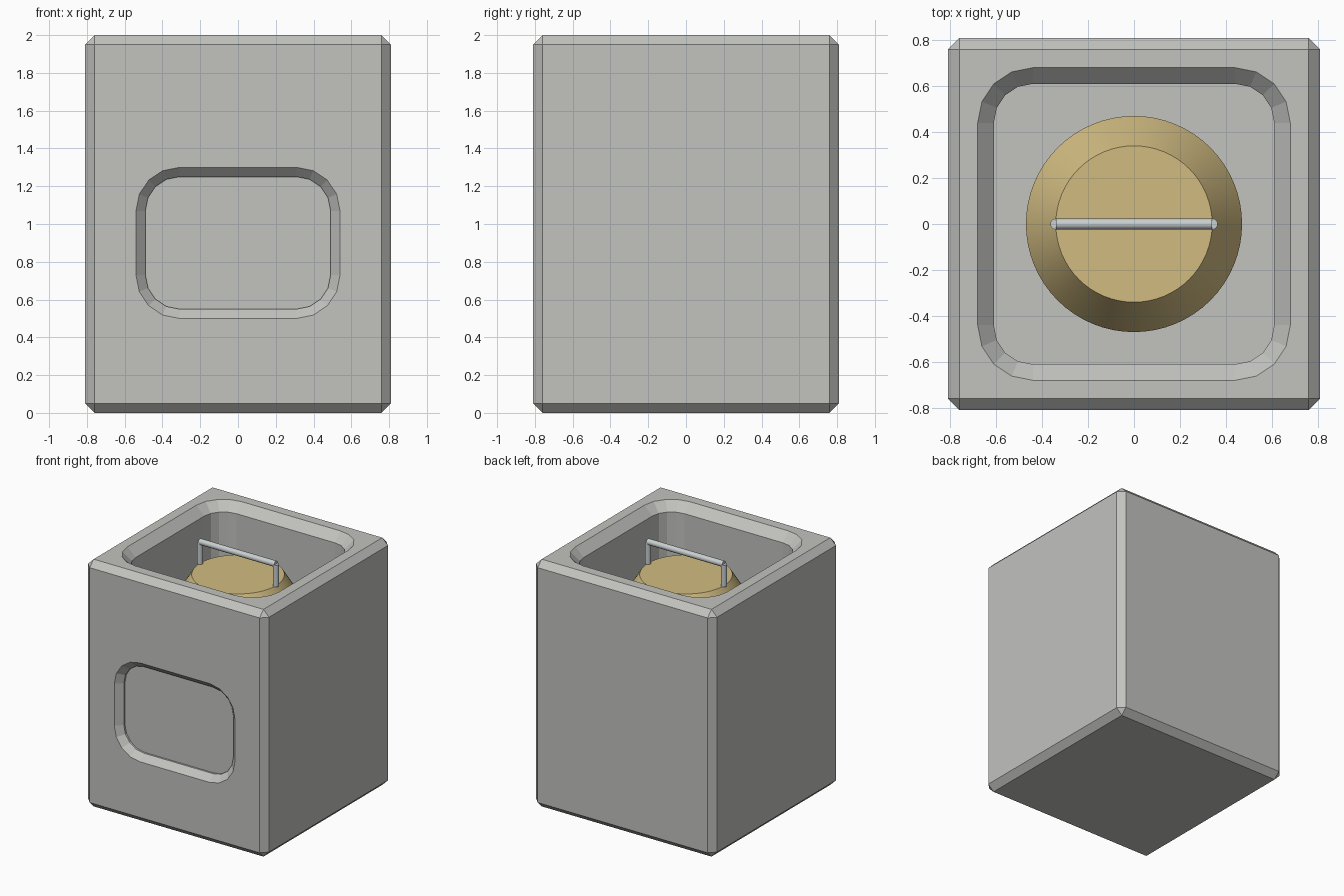
import bpy, bmesh, math
from mathutils import Matrix, Vector

cube = bpy.data.objects.get("Cube")
if cube:
    bpy.data.objects.remove(cube, do_unlink=True)


def material(name, rgb):
    m = bpy.data.materials.new(name)
    m.use_nodes = True
    m.diffuse_color = (*rgb, 1)
    bsdf = next(n for n in m.node_tree.nodes if n.type == 'BSDF_PRINCIPLED')
    bsdf.inputs["Base Color"].default_value = (*rgb, 1)
    return m


GREY = material("warm grey casing", (0.54, 0.54, 0.52))
GOLD = material("pale gold", (0.64, 0.50, 0.22))
STEEL = material("light steel", (0.58, 0.62, 0.63))


def to_object(name, bm, mat):
    bmesh.ops.recalc_face_normals(bm, faces=bm.faces[:])
    me = bpy.data.meshes.new(name)
    bm.to_mesh(me)
    bm.free()
    me.materials.append(mat)
    ob = bpy.data.objects.new(name, me)
    bpy.context.collection.objects.link(ob)
    return ob


def activate(ob):
    bpy.ops.object.select_all(action='DESELECT')
    ob.select_set(True)
    bpy.context.view_layer.objects.active = ob


def smooth(ob):
    activate(ob)
    bpy.ops.object.shade_smooth_by_angle(angle=math.radians(30))


def rounded_rect(w, h, r, steps=4):
    """Outline of a rectangle with half sizes w, h and corner radius r."""
    pts = []
    for q, (sx, sy) in enumerate([(1, 1), (-1, 1), (-1, -1), (1, -1)]):
        for i in range(steps + 1):
            a = math.pi / 2 * (q + i / steps)
            pts.append((sx * (w - r) + r * math.cos(a), sy * (h - r) + r * math.sin(a)))
    return pts


def recess_cutter(name, w, h, r, bevel, depth, matrix):
    """Solid shaped like a chamfered pocket sunk below local z = 0."""
    bm = bmesh.new()
    rings = []
    for inset, z in [(0, 0.1), (0, 0), (bevel, -bevel), (bevel, -depth)]:
        outline = rounded_rect(w - inset, h - inset, r - inset)
        rings.append([bm.verts.new((x, y, z)) for x, y in outline])
    n = len(rings[0])
    for a, b in zip(rings, rings[1:]):
        for i in range(n):
            j = (i + 1) % n
            bm.faces.new((a[i], a[j], b[j], b[i]))
    bm.faces.new(rings[0])
    bm.faces.new(rings[-1])
    bm.transform(matrix)
    ob = to_object(name, bm, GREY)
    ob.hide_render = True
    return ob


def rod(name, start, end, radius, mat, segments=16, end_radius=None):
    start, end = Vector(start), Vector(end)
    axis = end - start
    bm = bmesh.new()
    bmesh.ops.create_cone(bm, cap_ends=True, segments=segments, radius1=radius,
                          radius2=radius if end_radius is None else end_radius,
                          depth=axis.length)
    turn = axis.to_track_quat('Z', 'Y').to_matrix().to_4x4()
    bm.transform(Matrix.Translation((start + end) / 2) @ turn)
    ob = to_object(name, bm, mat)
    smooth(ob)
    return ob


# Casing: chamfered block with a deep top pocket and a shallow front panel
HALF, TOP, FLOOR = 0.81, 2.0, 1.4
bm = bmesh.new()
bmesh.ops.create_cube(bm, size=1)
bm.transform(Matrix.Translation((0, 0, TOP / 2)) @ Matrix.Diagonal((2 * HALF, 2 * HALF, TOP, 1)))
bmesh.ops.bevel(bm, geom=bm.edges[:], offset=0.05, segments=1, affect='EDGES')
casing = to_object("casing", bm, GREY)

cutters = [
    recess_cutter("top_pocket_cutter", 0.68, 0.68, 0.24, 0.07, TOP - FLOOR,
                  Matrix.Translation((0, 0, TOP))),
    recess_cutter("front_panel_cutter", 0.54, 0.40, 0.23, 0.05, 0.065,
                  Matrix.Translation((0, -HALF, 0.9)) @ Matrix.Rotation(math.pi / 2, 4, 'X')),
]
for cutter in cutters:
    mod = casing.modifiers.new(cutter.name, 'BOOLEAN')
    mod.operation, mod.solver, mod.object = 'DIFFERENCE', 'EXACT', cutter
    activate(casing)
    bpy.ops.object.modifier_apply(modifier=mod.name)
for cutter in cutters:
    bpy.data.objects.remove(cutter, do_unlink=True)

# Canister standing in the pocket, with a tapered lid
SHOULDER, LID = 1.58, 1.79
rod("canister_body", (0, 0, FLOOR), (0, 0, SHOULDER), 0.47, GOLD, 64)
rod("canister_lid", (0, 0, SHOULDER), (0, 0, LID), 0.47, GOLD, 64, 0.34)

# Carrying handle: a bar on two posts
BAR = 1.965
rod("handle_bar", (-0.34, 0, BAR), (0.34, 0, BAR), 0.024, STEEL)
for side, x in (("left", 0.34), ("right", -0.34)):
    rod(f"handle_post_{side}", (x, 0, LID), (x, 0, BAR), 0.024, STEEL)
